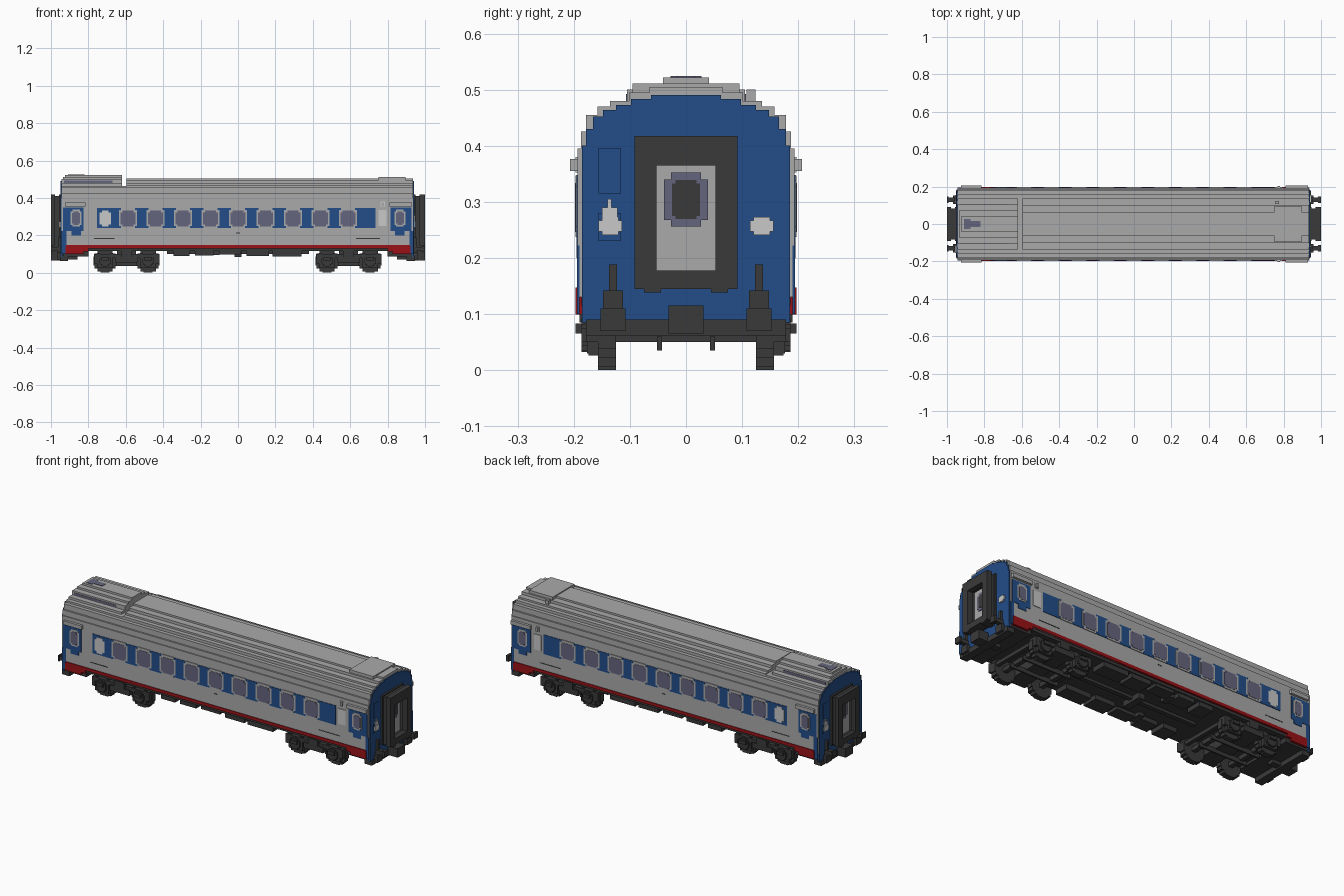
import bpy, bmesh, math

cube = bpy.data.objects.get("Cube")
if cube:
    bpy.data.objects.remove(cube, do_unlink=True)


def material(name, rgb):
    m = bpy.data.materials.new(name)
    m.use_nodes = True
    m.diffuse_color = (*rgb, 1)
    m.node_tree.nodes["Principled BSDF"].inputs["Base Color"].default_value = (*rgb, 1)
    return m


GREY = material("light grey", (0.40, 0.40, 0.40))
WHITE = material("pale grey", (0.58, 0.58, 0.58))
BLUE = material("deep blue", (0.016, 0.075, 0.25))
RED = material("dark red", (0.32, 0.006, 0.009))
DARK = material("charcoal", (0.042, 0.042, 0.042))
GLASS = material("violet glass", (0.13, 0.13, 0.21))


def finish(name, bm, mat):
    bmesh.ops.recalc_face_normals(bm, faces=bm.faces)
    me = bpy.data.meshes.new(name)
    bm.to_mesh(me)
    bm.free()
    me.materials.append(mat)
    ob = bpy.data.objects.new(name, me)
    bpy.context.collection.objects.link(ob)
    return ob


def boxes(name, mat, items):
    """Join boxes given as (x0, x1, y0, y1, z0, z1)."""
    bm = bmesh.new()
    for x0, x1, y0, y1, z0, z1 in items:
        vs = bmesh.ops.create_cube(bm, size=1)["verts"]
        for v in vs:
            v.co = ((x0, x1)[v.co.x > 0], (y0, y1)[v.co.y > 0], (z0, z1)[v.co.z > 0])
    return finish(name, bm, mat)


def prisms(name, mat, items):
    """Join prisms given as (outline, axis, start, end)."""
    bm = bmesh.new()
    for pts, axis, a, b in items:
        def place(p, d):
            return (d, p[0], p[1]) if axis == "x" else (p[0], d, p[1])
        f = bm.faces.new([bm.verts.new(place(p, a)) for p in pts])
        ext = bmesh.ops.extrude_face_region(bm, geom=[f])["geom"]
        for v in ext:
            if isinstance(v, bmesh.types.BMVert):
                v.co["xy".index(axis)] = b
    return finish(name, bm, mat)


def mirror_profile(half):
    return half + [(-y, z) for y, z in reversed(half)]


def steps(cx, cz, w, h, c):
    """Rectangle with one square notch in each corner."""
    q = [(w, h - c), (w - c, h - c), (w - c, h)]
    pts = q + [(-a, b) for a, b in reversed(q)]
    pts += [(-a, -b) for a, b in q] + [(a, -b) for a, b in reversed(q)]
    return [(cx + a, cz + b) for a, b in pts]


def disc(cx, cz, r):
    """Stepped round outline."""
    q = [(1, .38), (.9, .38), (.9, .66), (.66, .66), (.66, .9), (.38, .9), (.38, 1)]
    pts = q + [(-a, b) for a, b in reversed(q)]
    pts += [(-a, -b) for a, b in q] + [(a, -b) for a, b in reversed(q)]
    return [(cx + a * r, cz + b * r) for a, b in pts]


def both(y0, y1):
    return [(y0, y1), (-y1, -y0)]


def side_boxes(items):
    return [(x0, x1, a, b, z0, z1) for x0, x1, y0, y1, z0, z1 in items
            for a, b in both(y0, y1)]


# Car shell with stepped roof, lower over one end
half = [(.193, .13), (.193, .395), (.187, .395), (.187, .425), (.178, .425), (.178, .455),
        (.158, .455), (.158, .47), (.135, .47), (.135, .48), (.102, .48), (.102, .495),
        (.065, .495), (.065, .505)]
prisms("body_shell", GREY, [(mirror_profile(half), "x", -.597, .935)])
prisms("body_shell_low_end", GREY, [(mirror_profile(half[:7] + [(.158, .465)]), "x", -.943, -.597)])

# Roof equipment
boxes("roof_unit", GREY, [(-.943, -.62, -.135, .135, .46, .477), (-.943, -.62, -.105, .105, .46, .50),
                          (-.935, -.62, -.072, .072, .49, .511), (-.925, -.62, -.041, .041, .5, .522)])
boxes("roof_unit_grilles", GLASS, side_boxes([(-.93, -.67, .1, .107, .48, .492)])
      + [(-.91, -.875, -.028, .028, .515, .524), (-.875, -.82, -.016, .016, .515, .524)])
boxes("roof_hatch", GREY, [(.75, .895, -.095, .095, .49, .511), (.755, .775, .108, .124, .475, .50)])

# Floor and red sills
boxes("floor", DARK, [(-.935, .935, -.186, .186, .115, .132), (-.935, -.8, -.183, .183, .088, .13),
                      (.8, .935, -.183, .183, .088, .13)])
sills = [(-.92, .92, .183, .1965, .13, .147)]
for s in (-1, 1):
    for inner, z in ((.80, .113), (.825, .099)):
        a, b = sorted((s * inner, s * .922))
        sills.append((a, b, .183, .1965, z, .14))
boxes("red_sills", RED, side_boxes(sills))

# Blue side band and door panels
band = [(-.755, .735, .19, .1955, .238, .345), (-.935, -.825, .19, .1955, .222, .348),
        (.815, .928, .19, .1955, .222, .348), (-.943, -.918, .19, .1945, .10, .222),
        (.918, .937, .19, .1945, .10, .222), (-.89, -.84, .19, .1955, .20, .225),
        (.84, .89, .19, .1955, .20, .225)]
boxes("blue_band", BLUE, side_boxes(band))

# Windows: nine large, one pale small, one in each end door
win = [-.588 + .147 * i for i in range(9)]
doors = [-.866, .866]
frames, panes = [], []
for s in (-1, 1):
    def plate(store, pts, depth):
        store.append((pts, "y", s * .19, s * depth))
    for x in win:
        plate(frames, steps(x, .292, .049, .055, .012), .1968)
        plate(panes, steps(x, .290, .040, .043, .010), .1982)
    for x in doors:
        plate(frames, steps(x, .292, .030, .046, .010), .1968)
        plate(panes, steps(x, .290, .021, .036, .008), .1982)
prisms("window_frames", GREY, frames)
prisms("window_glass", GLASS, panes)
prisms("pale_windows", WHITE, [(steps(-.71, .29, .030, .044, .012), "y", s * .19, s * .1975) for s in (-1, 1)])
boxes("pale_side_panels", WHITE, side_boxes([(.75, .795, .19, .1965, .25, .335),
                                             (.762, .786, .19, .1965, .352, .38)]))

# Gutters over the doors and side trim
boxes("door_gutters", GREY, side_boxes([(-.925, -.815, .19, .207, .355, .376), (.81, .93, .19, .207, .355, .376),
                                        (.768, .78, .19, .203, .355, .376)]))
boxes("side_markings", DARK, side_boxes([(-.77, -.66, .19, .1945, .181, .185), (.63, .76, .19, .1945, .181, .185),
                                         (-.01, .01, .19, .1945, .21, .215)]))

# Car ends: same set of parts, turned around for the other end
end_half = [(.150, .085), (.185, .085), (.185, .40), (.178, .40), (.178, .43), (.166, .43), (.166, .452),
            (.148, .452), (.148, .464), (.125, .464), (.125, .473), (.098, .473), (.098, .483),
            (.062, .483), (.062, .49)]
for s, tag in ((1, "left"), (-1, "right")):
    off = 0 if s > 0 else .008

    def end_boxes(name, mat, items):
        out = []
        for x0, x1, y0, y1, z0, z1 in items:
            xs = sorted((s * min(1, x0 + off), s * min(1, x1 + off)))
            ys = sorted((s * y0, s * y1))
            out.append((*xs, *ys, z0, z1))
        boxes(tag + "_" + name, mat, out)

    prisms(tag + "_end_wall", BLUE, [(mirror_profile(end_half), "x", s * (.93 + off), s * (.94 + off))])
    end_boxes("end_panels", BLUE, [(.93, .943, -.156, -.116, .315, .396), (.93, .943, -.156, -.116, .23, .28)])
    # Gangway ring around the end door
    ring = []
    for x0, x1, w, zt, zb, iw, it, ib in ((.935, .985, .083, .41, .148, .062, .375, .17),
                                          (.97, 1.0, .092, .417, .145, .053, .365, .178),
                                          (.935, .95, .092, .417, .145, .062, .375, .17)):
        ring += [(x0, x1, -w, -iw, zb, zt), (x0, x1, iw, w, zb, zt),
                 (x0, x1, -iw, iw, it, zt), (x0, x1, -iw, iw, zb, ib)]
    ring += [(.94, 1.0, -.075, -.045, .138, .15), (.94, 1.0, .045, .075, .138, .15)]
    end_boxes("gangway", DARK, ring)
    end_boxes("end_door", GREY, [(.935, .95, -.063, .063, .168, .378)])
    prisms(tag + "_end_door_window", GLASS, [(steps(0, .304, .039, .048, .012), "x", s * (.94 + off), s * (.954 + off))])
    prisms(tag + "_end_door_pane", DARK, [(steps(0, .304, .025, .035, .006), "x", s * (.94 + off), s * (.956 + off))])
    # Marker lamps
    prisms(tag + "_end_lamps", WHITE, [(steps(y, .257, .021, .016, .006), "x", s * (.93 + off), s * (.948 + off))
                                       for y in (-.135, .135)])
    end_boxes("lamp_bracket", WHITE, [(.93, .946, -.15, -.122, .27, .29), (.93, .946, -.14, -.133, .285, .305)])
    # Buffers, hoses, coupler and end beam
    gear = [(.90, 1.0, -.031, .031, .065, .115), (.85, .96, -.018, .018, .07, .1),
            (.9, .945, -.178, .178, .062, .09)]
    for y in (-.13, .13):
        gear += [(.935, .955, y - .007, y + .007, .11, .188), (.935, 1.0, y - .012, y + .012, .115, .137),
                 (.985, 1.0, y - .018, y + .018, .11, .142), (.935, .96, y - .022, y + .022, .07, .11)]
    end_boxes("coupling_gear", DARK, gear)

# Bogies: wheels, axles and side frames
for cx, tag in ((-.596, "right"), (.591, "left")):
    wheels, hubs, parts = [], [], []
    for dx in (-.115, .115):
        x = cx + dx
        for s in (-1, 1):
            wheels.append((disc(x, .0625, .0625), "y", s * .125, s * .157))
            hubs.append((disc(x, .0625, .030), "y", s * .157, s * .186))
        parts.append((x - .012, x + .012, -.13, .13, .05, .074))
        parts += side_boxes([(x - .042, x + .042, .155, .174, .026, .048),
                             (x - .042, x - .028, .155, .176, .03, .105),
                             (x + .028, x + .042, .155, .176, .03, .105),
                             (x - .02, x + .02, .16, .197, .065, .083)])
    parts += side_boxes([(cx - .175, cx + .175, .155, .178, .078, .1), (cx - .06, cx + .06, .15, .186, .055, .085),
                         (cx - .03, cx + .03, .15, .19, .085, .12), (cx - .175, cx - .155, .155, .178, .05, .1),
                         (cx + .155, cx + .175, .155, .178, .05, .1)])
    parts += [(cx - .05, cx + .05, -.16, .16, .055, .12), (cx - .17, cx - .15, -.16, .16, .07, .09),
              (cx + .15, cx + .17, -.16, .16, .07, .09), (cx - .15, cx + .15, -.052, -.043, .035, .06),
              (cx - .15, cx + .15, .043, .052, .035, .06)]
    prisms(tag + "_wheels", DARK, wheels)
    prisms(tag + "_axle_boxes", DARK, hubs)
    boxes(tag + "_bogie_frame", DARK, parts)

# Equipment boxes under the floor
boxes("underfloor_boxes", DARK, side_boxes([(-.345, -.26, .09, .18, .09, .12), (-.13, -.10, .08, .15, .095, .12),
                                            (-.23, -.13, .10, .18, .092, .12), (-.10, .015, .11, .18, .098, .12),
                                            (.045, .165, .09, .18, .09, .12), (.185, .34, .10, .18, .088, .12)])
      + [(-.02, .02, -.06, .06, .085, .12), (-.38, .38, -.012, .012, .1, .12)])
